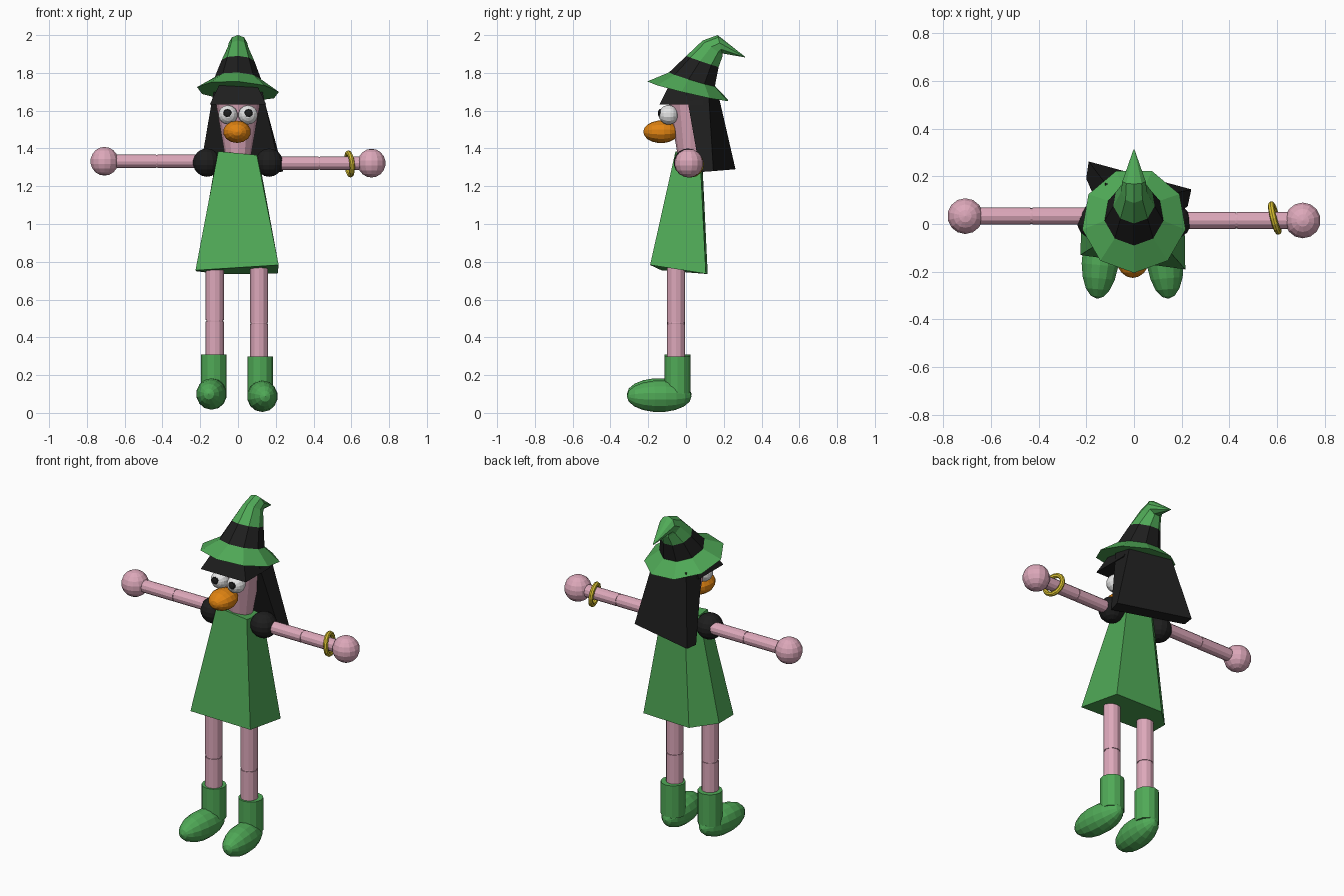
import bpy, bmesh, math
from mathutils import Vector, Matrix

cube = bpy.data.objects.get("Cube")
if cube:
    bpy.data.objects.remove(cube, do_unlink=True)


def material(name, r, g, b):
    m = bpy.data.materials.new(name)
    m.use_nodes = True
    m.diffuse_color = (r, g, b, 1)
    bsdf = next(n for n in m.node_tree.nodes if n.type == 'BSDF_PRINCIPLED')
    bsdf.inputs["Base Color"].default_value = (r, g, b, 1)
    return m


GREEN = material("green cloth", 0.08, 0.4, 0.095)
PINK = material("pink skin", 0.72, 0.39, 0.49)
BLACK = material("black", 0.013, 0.013, 0.013)
ORANGE = material("orange", 0.75, 0.23, 0.006)
WHITE = material("white", 0.85, 0.85, 0.85)
GOLD = material("gold", 0.68, 0.52, 0.03)


def finish(name, bm, mat):
    bmesh.ops.recalc_face_normals(bm, faces=bm.faces)
    me = bpy.data.meshes.new(name)
    bm.to_mesh(me)
    bm.free()
    me.materials.append(mat)
    ob = bpy.data.objects.new(name, me)
    bpy.context.collection.objects.link(ob)
    return ob


def loft(name, rings, mat):
    """Skin a stack of equal-count rings and cap both ends."""
    bm = bmesh.new()
    rows = [[bm.verts.new(p) for p in ring] for ring in rings]
    n = len(rows[0])
    for low, high in zip(rows, rows[1:]):
        for i in range(n):
            j = (i + 1) % n
            bm.faces.new((low[i], low[j], high[j], high[i]))
    bm.faces.new(rows[0][::-1])
    bm.faces.new(rows[-1])
    return finish(name, bm, mat)


def ring(y, z, r, slope=0.0, roll=0.0, n=9):
    """Horizontal ring, sheared so its back and left side drop."""
    pts = []
    for i in range(n):
        a = 2 * math.pi * i / n - math.pi / 2
        px, py = r * math.cos(a), r * math.sin(a)
        pts.append((px, y + py, z - slope * py - roll * px))
    return pts


def rect(x, y0, y1, z):
    return [(-x, y0, z), (x, y0, z), (x, y1, z), (-x, y1, z)]


def ball(name, centre, size, mat, turn=0.0, seg=14, rows=9, axis='Z'):
    bm = bmesh.new()
    bmesh.ops.create_uvsphere(bm, u_segments=seg, v_segments=rows, radius=1)
    if axis == 'Y':
        bm.transform(Matrix.Rotation(math.pi / 2, 4, 'X'))
    bm.transform(Matrix.Translation(centre) @ Matrix.Rotation(turn, 4, 'Z')
                 @ Matrix.Diagonal((*size, 1)))
    return finish(name, bm, mat)


def rod(name, start, end, r, mat, seg=12):
    a, b = Vector(start), Vector(end)
    bm = bmesh.new()
    bmesh.ops.create_cone(bm, cap_ends=True, segments=seg, radius1=r,
                          radius2=r, depth=(b - a).length)
    turn = (b - a).to_track_quat('Z', 'Y').to_matrix().to_4x4()
    bm.transform(Matrix.Translation((a + b) / 2) @ turn)
    return finish(name, bm, mat)


def limb(name, start, joint, end, r):
    """Two rods parted by a narrow seam at the joint."""
    a, j, b = Vector(start), Vector(joint), Vector(end)
    gap = (b - a).normalized() * 0.004
    rod("upper_" + name, a, j - gap, r, PINK)
    rod("lower_" + name, j + gap, b, r, PINK)
    ball(name + "_joint", j, (r * 0.94,) * 3, PINK, seg=12, rows=8)


# Hat: brim, band and bent crown
band_low = ring(0.035, 1.765, 0.125, 0.3, 0.05)
band_top = ring(0.09, 1.86, 0.088, 0.34, 0.03)
loft("hat_brim", [ring(0.015, 1.703, 0.22, 0.235, 0.06), band_low], GREEN)
loft("hat_band", [band_low, band_top], BLACK)
loft("hat_crown", [band_top,
                   ring(0.143, 1.93, 0.055, 0.75),
                   [(x, 0.18 + 0.25 * y, 1.95 - y) for x, y, _ in ring(0, 0, 0.05)],
                   [(x, 0.312, 1.884 - y) for x, y, _ in ring(0, 0, 0.002)]], GREEN)

# Hair: fringe and twisted back slab
loft("hair_fringe", [rect(0.15, -0.14, 0.09, 1.632),
                     rect(0.1, -0.09, 0.09, 1.735)], BLACK)
loft("hair_back", [
    [(-0.2, 0.19, 1.29), (0.225, 0.075, 1.275), (0.24, 0.145, 1.28), (-0.19, 0.262, 1.29)],
    [(-0.13, 0.03, 1.7), (0.13, 0.0, 1.7), (0.13, 0.12, 1.69), (-0.12, 0.17, 1.69)]], BLACK)

# Head, beak and eyes
loft("head", [ring(0.025, 1.34, 0.065, n=12), ring(0.025, 1.67, 0.122, n=12)], PINK)
ball("beak", (-0.005, -0.132, 1.488), (0.075, 0.094, 0.06), ORANGE, axis='Y')
for side, s in (("left", 1), ("right", -1)):
    ball(side + "_eye", (s * 0.053, -0.092, 1.578), (0.052,) * 3, WHITE, axis='Y')
    ball(side + "_pupil", (s * 0.056, -0.137, 1.586), (0.023, 0.012, 0.023), BLACK,
         seg=10, rows=6, axis='Y')

# Five-sided robe
loft("robe", [
    [(-0.225, -0.13, 0.755), (0.215, -0.19, 0.783), (0.21, 0.105, 0.737),
     (-0.1, 0.115, 0.735), (-0.22, 0.0, 0.75)],
    [(-0.105, -0.055, 1.385), (0.1, -0.06, 1.365), (0.11, 0.075, 1.35),
     (-0.05, 0.085, 1.36), (-0.11, 0.03, 1.38)]], GREEN)

# Arms, legs and boots: side sign, arm y, arm z, leg x, knee z, boot drop
for side, s, ay, az, lx, knee, drop in (("left", 1, 0.015, 1.322, 0.112, 0.475, 0.012),
                                        ("right", -1, 0.033, 1.332, 0.123, 0.488, 0)):
    ball(side + "_shoulder", (s * 0.165, 0.01, 1.325), (0.075,) * 3, BLACK)
    limb(side + "_arm", (s * 0.17, ay, az), (s * 0.43, ay, az), (s * 0.68, ay, az), 0.036)
    ball(side + "_hand", (s * 0.707, ay, az), (0.076,) * 3, PINK)
    limb(side + "_leg", (s * lx, -0.053, 0.85), (s * lx, -0.053, knee),
         (s * lx, -0.053, 0.2), 0.048)
    rod(side + "_boot_cuff", (s * (lx + 0.005), -0.045, 0.31 - drop),
        (s * (lx + 0.005), -0.045, 0.115 - drop), 0.068, GREEN)
    ball(side + "_boot_foot", (s * (lx + 0.017), -0.142, 0.1 - drop), (0.08, 0.172, 0.084),
         GREEN, turn=s * 0.09, axis='Y')

# Bracelet on the left wrist
bm = bmesh.new()
hoop, tube, major, minor = 16, 8, 0.058, 0.014
grid = [[bm.verts.new(((major + minor * math.cos(v)) * math.cos(u),
                       (major + minor * math.cos(v)) * math.sin(u),
                       minor * math.sin(v)))
         for v in (2 * math.pi * k / tube for k in range(tube))]
        for u in (2 * math.pi * k / hoop for k in range(hoop))]
for i in range(hoop):
    for j in range(tube):
        i2, j2 = (i + 1) % hoop, (j + 1) % tube
        bm.faces.new((grid[i][j], grid[i2][j], grid[i2][j2], grid[i][j2]))
bm.transform(Matrix.Translation((0.59, 0.025, 1.318)) @ Matrix.Rotation(0.25, 4, 'Z')
             @ Matrix.Rotation(math.pi / 2 - 0.1, 4, 'Y'))
finish("bracelet", bm, GOLD)
